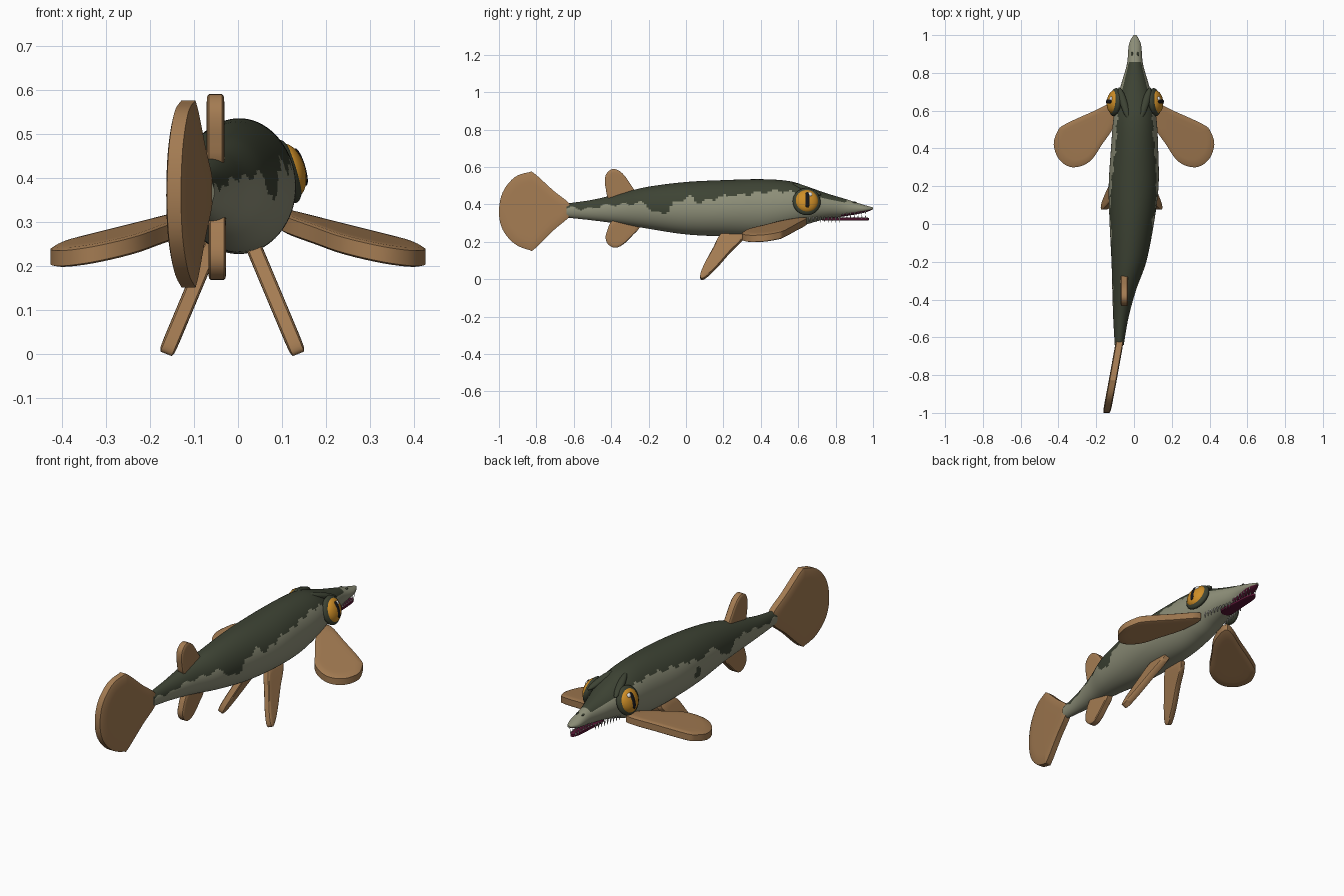
import bpy, bmesh, math
from mathutils import Vector, Matrix

if "Cube" in bpy.data.objects:
    bpy.data.objects.remove(bpy.data.objects["Cube"])


def mat(name, rgb):
    m = bpy.data.materials.new(name)
    m.diffuse_color = (*rgb, 1)
    m.use_nodes = True
    m.node_tree.nodes["Principled BSDF"].inputs["Base Color"].default_value = m.diffuse_color
    return m


DARK = mat("dark green back", (0.047, 0.056, 0.034))
BELLY = mat("olive belly", (0.27, 0.275, 0.19))
FIN = mat("tan fin", (0.37, 0.20, 0.085))
IRIS = mat("amber iris", (0.62, 0.27, 0.02))
BLACK = mat("black pupil", (0.008, 0.008, 0.01))
WHITE = mat("white glint", (0.85, 0.85, 0.85))
MOUTH = mat("maroon mouth", (0.10, 0.008, 0.035))
TOOTH = mat("grey tooth", (0.5, 0.49, 0.44))


def finish(name, bm, mats, angle=40):
    bmesh.ops.recalc_face_normals(bm, faces=bm.faces)
    me = bpy.data.meshes.new(name)
    bm.to_mesh(me)
    bm.free()
    for m in mats:
        me.materials.append(m)
    ob = bpy.data.objects.new(name, me)
    bpy.context.collection.objects.link(ob)
    bpy.ops.object.select_all(action='DESELECT')
    ob.select_set(True)
    bpy.context.view_layer.objects.active = ob
    bpy.ops.object.shade_smooth_by_angle(angle=math.radians(angle))
    return ob


def catmull(a, b, c, d, t):
    return [0.5 * (2 * q + (r - p) * t + (2 * p - 5 * q + 4 * r - s) * t * t
                   + (3 * q - p - 3 * r + s) * t ** 3) for p, q, r, s in zip(a, b, c, d)]


def lerp_table(tab, y):
    for (y0, z0), (y1, z1) in zip(tab, tab[1:]):
        if y <= y1:
            return z0 + (z1 - z0) * max(0, (y - y0) / (y1 - y0))
    return tab[-1][1]


# Body: elliptical rings (y, centre x, half width, bottom z, top z)
ST = [(-0.64, -0.078, 0.024, 0.33, 0.405), (-0.5, -0.07, 0.04, 0.315, 0.425),
      (-0.35, -0.052, 0.063, 0.295, 0.46), (-0.2, -0.027, 0.092, 0.27, 0.495),
      (0, -0.012, 0.117, 0.24, 0.52), (0.2, -0.002, 0.132, 0.23, 0.53),
      (0.4, 0.003, 0.125, 0.23, 0.535), (0.55, 0.005, 0.115, 0.26, 0.525),
      (0.65, 0.005, 0.098, 0.295, 0.495), (0.75, 0.005, 0.07, 0.322, 0.46),
      (0.85, 0.005, 0.042, 0.337, 0.43), (0.95, 0.005, 0.032, 0.355, 0.398),
      (1.0, 0.005, 0.008, 0.374, 0.384)]
# Lower edge of the dark back (y, z)
EDGE = [(-0.64, 0.385), (-0.46, 0.375), (-0.40, 0.395), (-0.22, 0.41), (-0.17, 0.355),
        (-0.10, 0.36), (-0.06, 0.41), (0.02, 0.44), (0.08, 0.41), (0.18, 0.44),
        (0.31, 0.455), (0.5, 0.475), (0.65, 0.45), (0.75, 0.43), (0.86, 0.41), (0.87, 0.6)]
N, SUB = 72, 14
rows = []
for i in range(len(ST) - 1):
    q = [ST[max(0, min(len(ST) - 1, i + k))] for k in (-1, 0, 1, 2)]
    rows += [catmull(*q, t / SUB) for t in range(SUB)]
rows.append(ST[-1])
bm = bmesh.new()
rings = []
for y, cx, hw, zb, zt in rows:
    rings.append([bm.verts.new((cx + hw * math.cos(a), y, (zb + zt) / 2 + (zt - zb) / 2 * math.sin(a)))
                  for a in (2 * math.pi * k / N for k in range(N))])
for r0, r1 in zip(rings, rings[1:]):
    for k in range(N):
        bm.faces.new((r0[k], r0[(k + 1) % N], r1[(k + 1) % N], r1[k]))
bm.faces.new(rings[0])
bm.faces.new(rings[-1])
bm.normal_update()
for f in bm.faces:
    c = f.calc_center_median()
    yy = c.y if c.x > 0 or c.y > 0.5 else c.y + 0.05
    edge = lerp_table(EDGE, yy) + (0.008 * math.sin(c.y * 70) if c.y < 0.6 else 0)
    spot = c.x < 0 and (c.y - 0.08) ** 2 + (c.z - 0.36) ** 2 < 0.03 ** 2
    f.material_index = 0 if c.z > edge or spot else 1
    if c.y > 0.83 and k and c.z < lerp_table([(0.83, 0.347), (1, 0.374)], c.y):
        f.material_index = 2
finish("body", bm, [DARK, BELLY, MOUTH])


# Fins: rounded outline, shallow dome on both sides, placed by a mapping
def fin(name, pts, place, half=0.019, m=FIN, sub=5):
    n = len(pts)
    out = [Vector(catmull(*[pts[(i + k) % n] for k in (-1, 0, 1, 2)], t / sub))
           for i in range(n) for t in range(sub)]
    c = sum(out, Vector((0, 0))) / len(out)
    bm = bmesh.new()
    prof = [(0.25, 1), (0.5, 1), (0.75, 1), (0.93, 0.95), (1, 0.75)]
    prof = [(s, w * half) for s, w in prof] + [(s, -w * half) for s, w in reversed(prof)]
    rs = [[bm.verts.new(place(*(c + (p - c) * s), w)) for p in out] for s, w in prof]
    for r0, r1 in zip(rs, rs[1:]):
        for k in range(len(out)):
            j = (k + 1) % len(out)
            bm.faces.new((r0[k], r0[j], r1[j], r1[k]))
    for r, w in ((rs[0], half), (rs[-1], -half)):
        v = bm.verts.new(place(c.x, c.y, w))
        for k in range(len(out)):
            bm.faces.new((r[k], r[(k + 1) % len(out)], v))
    finish(name, bm, [m])


TAILX = [(-1.0, -0.145), (-0.83, -0.113), (-0.63, -0.077)]
fin("tail_fin", [(-0.62, 0.40), (-0.71, 0.475), (-0.81, 0.565), (-0.84, 0.572), (-0.917, 0.545),
                 (-0.98, 0.465), (-1.0, 0.36), (-0.98, 0.265), (-0.917, 0.19), (-0.84, 0.157),
                 (-0.81, 0.162), (-0.71, 0.26), (-0.62, 0.34)],
    lambda y, z, w: (lerp_table(TAILX, y) + w, y, z), 0.021)
fin("dorsal_fin", [(-0.27, 0.44), (-0.305, 0.52), (-0.35, 0.575), (-0.395, 0.589), (-0.43, 0.555),
                   (-0.43, 0.49), (-0.40, 0.42)],
    lambda y, z, w: (-0.051 + w, y, z), 0.02)
fin("anal_fin", [(-0.25, 0.29), (-0.29, 0.23), (-0.345, 0.18), (-0.39, 0.17), (-0.425, 0.20),
                 (-0.425, 0.25), (-0.38, 0.32)],
    lambda y, z, w: (-0.047 + w, y, z), 0.02)
for side, s in (("right", 1), ("left", -1)):
    fin(side + "_pectoral_fin",
        [(0.09, 0.645), (0.23, 0.59), (0.37, 0.525), (0.405, 0.49), (0.425, 0.42), (0.395, 0.34),
         (0.325, 0.30), (0.235, 0.33), (0.17, 0.42), (0.10, 0.53)],
        lambda x, y, w, s=s: (s * x, y, 0.31 - 0.2 * (x - 0.1) + 0.11 * (y - 0.64) + w), 0.023)
    fin(side + "_pelvic_fin",
        [(0.31, 0.25), (0.20, 0.25), (0.14, 0.155), (0.09, 0.06), (0.076, 0.01), (0.10, 0.006),
         (0.16, 0.06), (0.24, 0.15), (0.30, 0.21)],
        lambda y, z, w, s=s: (s * (0.05 + (0.24 - z) * 0.42) - 0.013 + w, y, z + s * w * 0.4), 0.017)

# Lower jaw
fin("lower_jaw", [(0.034, 0.74), (0.032, 0.86), (0.024, 0.95), (0.005, 0.978), (-0.014, 0.95),
                  (-0.022, 0.86), (-0.024, 0.74)],
    lambda x, y, w: (x, y, 0.322 + w), 0.008, MOUTH)


def ball(name, centre, axis, size, m):
    """Ellipsoid: size along axis, along the body, and upward."""
    z = Vector(axis).normalized()
    fwd = Vector((0, 1, 0)) if abs(z.y) < 0.7 else Vector((1, 0, 0))
    y = (fwd - z * fwd.dot(z)).normalized()
    u = z.cross(y)
    u = u if u.z > 0 else -u
    rot = Matrix((z, y, u)).transposed().to_4x4()
    bm = bmesh.new()
    bmesh.ops.create_uvsphere(bm, u_segments=32, v_segments=20, radius=1)
    bmesh.ops.transform(bm, matrix=Matrix.Translation(centre) @ rot @ Matrix.Diagonal((*size, 1)),
                        verts=bm.verts)
    finish(name, bm, [m])
    return y, u, z


# Eyes and brows
for side, s in (("right", 1), ("left", -1)):
    ax = Vector((s * 0.93, 0.10, 0.28)).normalized()
    c = Vector((0.005 + s * 0.105, 0.645, 0.415))
    y, u, _ = ball(side + "_eye_socket", c, ax, (0.028, 0.075, 0.075), DARK)
    ball(side + "_iris", c + ax * 0.006, ax, (0.036, 0.063, 0.063), IRIS)
    ball(side + "_pupil", c + ax * 0.034, ax, (0.010, 0.016, 0.044), BLACK)
    ball(side + "_glint", c + ax * 0.032 + y * 0.014 + u * 0.03, ax, (0.009, 0.013, 0.013), WHITE)
    ball(side + "_brow", Vector((0.003 + s * 0.057, 0.64, 0.482)), (s * 0.05, 0.165, -0.06),
         (0.092, 0.020, 0.016), DARK)

# Teeth: rows along both jaws, joined in one mesh
bm = bmesh.new()


def tooth(x, y, z, h, up):
    m = Matrix.Translation((x, y, z)) @ Matrix.Rotation(0 if up else math.pi, 4, 'X')
    bmesh.ops.create_cone(bm, cap_ends=True, segments=8, radius1=0.005, radius2=0.0005,
                          depth=h, matrix=m)


for s in (1, -1):
    for i in range(9):
        y = 0.66 + i * 0.02
        tooth(0.005 + s * (0.068 - i * 0.004), y, 0.318, 0.03, False)
    for i in range(7):
        y = 0.84 + i * 0.02
        tooth(0.005 + s * (0.030 - i * 0.0015), y, 0.348 + i * 0.002, 0.026, False)
        tooth(0.005 + s * (0.024 - i * 0.0015), y, 0.334, 0.02, True)
finish("teeth", bm, [TOOTH])

# Nostrils
for side, s in (("right", 1), ("left", -1)):
    ball(side + "_nostril", Vector((0.005 + s * 0.016, 0.90, 0.41)), (0, 0, 1), (0.005, 0.012, 0.006), DARK)
